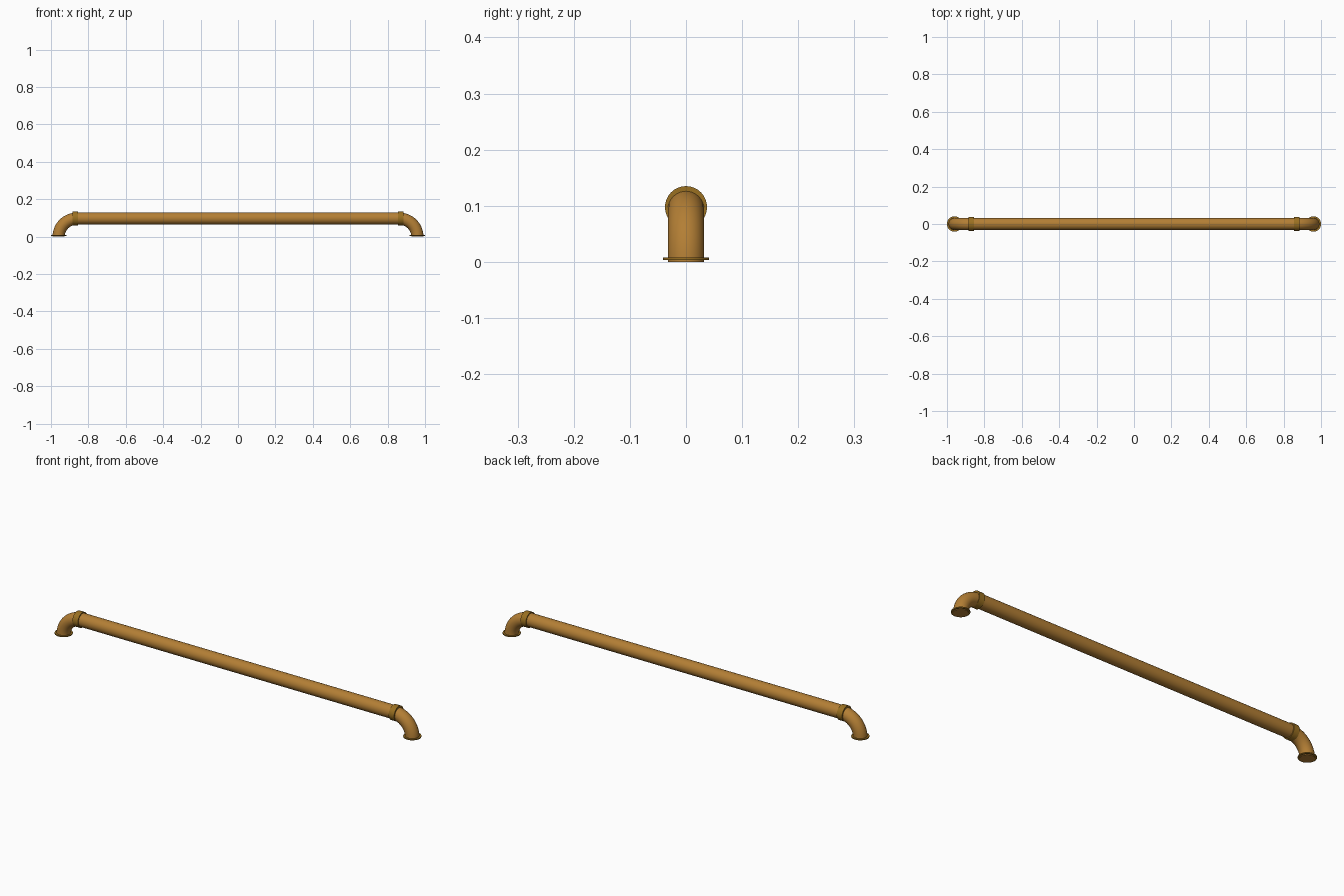
import bpy, bmesh, math
from mathutils import Vector

if "Cube" in bpy.data.objects:
    bpy.data.objects.remove(bpy.data.objects["Cube"])

SEG = 32
END_X, BEND, PIPE_R, PIPE_Z = 0.959, 0.0955, 0.0325, 0.0975


def material(name, color):
    m = bpy.data.materials.new(name)
    m.diffuse_color = (*color, 1)
    m.use_nodes = True
    m.node_tree.nodes["Principled BSDF"].inputs["Base Color"].default_value = m.diffuse_color
    return m


bronze = material("bronze", (0.45, 0.21, 0.035))
dark_bronze = material("dark_bronze", (0.32, 0.16, 0.015))


def tube(name, stations, mat):
    """Skin circles given as (centre, tangent in the xz plane, radius), capped."""
    bm = bmesh.new()
    rings = []
    for c, t, r in stations:
        side = Vector((0, 1, 0))
        up = Vector(t).normalized().cross(side)
        rings.append([bm.verts.new(Vector(c) + r * (math.cos(a) * side + math.sin(a) * up))
                      for a in (2 * math.pi * i / SEG for i in range(SEG))])
    for a, b in zip(rings, rings[1:]):
        for i in range(SEG):
            j = (i + 1) % SEG
            bm.faces.new((a[i], a[j], b[j], b[i]))
    bm.faces.new(rings[0])
    bm.faces.new(rings[-1])
    bmesh.ops.recalc_face_normals(bm, faces=bm.faces)
    me = bpy.data.meshes.new(name)
    bm.to_mesh(me)
    bm.free()
    me.materials.append(mat)
    ob = bpy.data.objects.new(name, me)
    bpy.context.collection.objects.link(ob)
    bpy.ops.object.select_all(action='DESELECT')
    ob.select_set(True)
    bpy.context.view_layer.objects.active = ob
    bpy.ops.object.shade_smooth_by_angle(angle=math.radians(40))


# Long horizontal rail
X = (1, 0, 0)
tube("rail", [((-0.866, 0, PIPE_Z), X, PIPE_R), ((0.866, 0, PIPE_Z), X, PIPE_R)], bronze)

for label, s in (("left", -1), ("right", 1)):
    # Quarter-bend elbow rising from the base
    bend = []
    for k in range(13):
        a = math.pi / 2 * k / 12
        bend.append(((s * (END_X - BEND + BEND * math.cos(a)), 0, BEND * math.sin(a)),
                     (-s * math.sin(a), 0, math.cos(a)), PIPE_R))
    tube(label + "_elbow", bend, bronze)
    # Collar where elbow meets rail
    tube(label + "_collar", [((s * x, 0, PIPE_Z), X, 0.0375) for x in (0.855, 0.885)], dark_bronze)
    # Thin mounting flange
    tube(label + "_flange", [((s * END_X, 0, z), (0, 0, 1), 0.041) for z in (0.003, 0.008)], dark_bronze)
